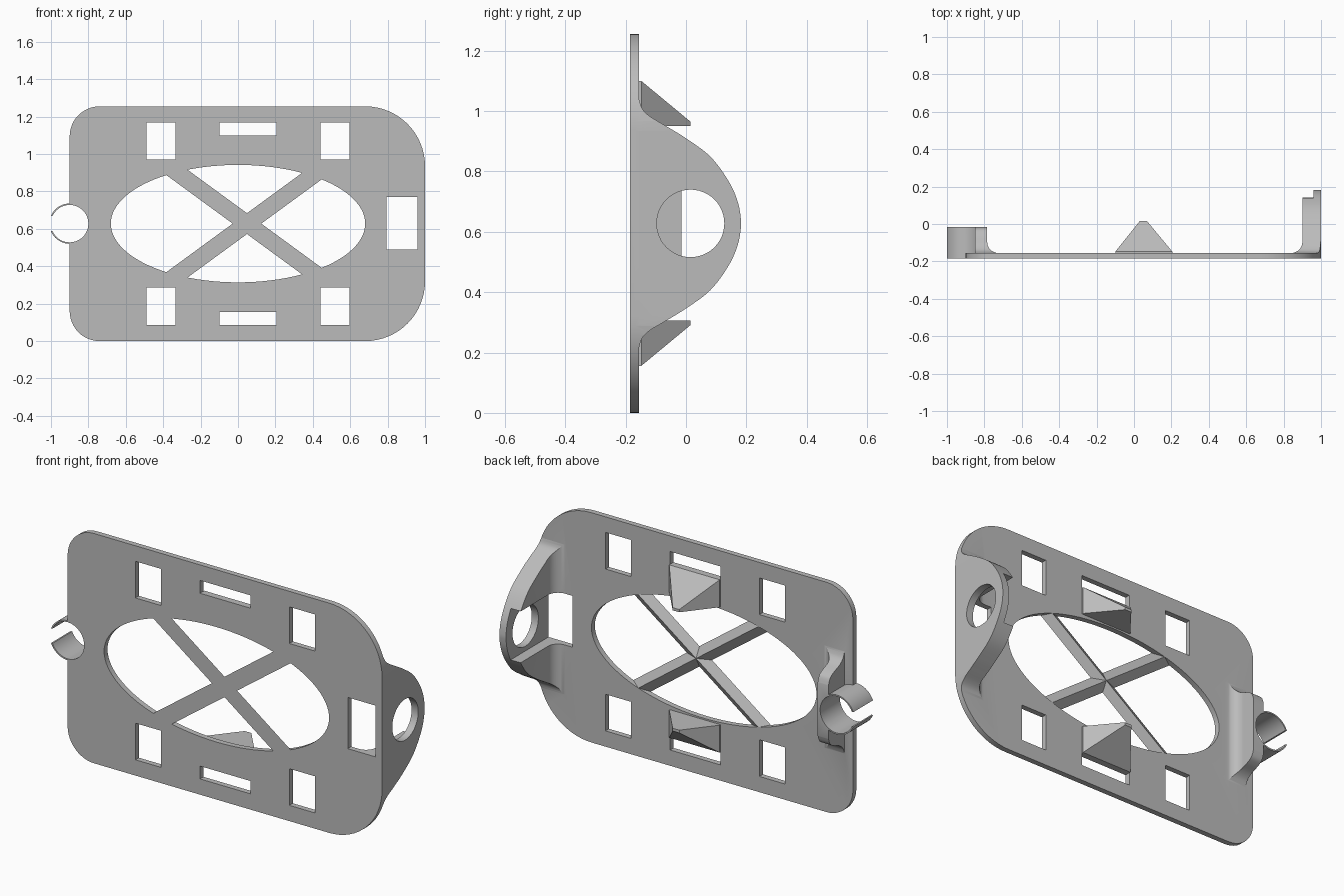
import bpy, bmesh, math
from mathutils import Vector

cube = bpy.data.objects.get("Cube")
if cube:
    bpy.data.objects.remove(cube)

grey = bpy.data.materials.new("plain grey")
grey.use_nodes = True
grey.diffuse_color = (0.5, 0.5, 0.5, 1)
grey.node_tree.nodes["Principled BSDF"].inputs["Base Color"].default_value = (0.5, 0.5, 0.5, 1)

FRONT, BACK, MID = -0.185, -0.155, 0.628


def finish(name, bm):
    bmesh.ops.recalc_face_normals(bm, faces=bm.faces)
    mesh = bpy.data.meshes.new(name)
    bm.to_mesh(mesh)
    bm.free()
    mesh.materials.append(grey)
    ob = bpy.data.objects.new(name, mesh)
    bpy.context.collection.objects.link(ob)
    return ob


def prism(name, outline, axis, lo, hi):
    """Extrude a 2D outline along one axis."""
    place = {"x": lambda a, b, t: (t, a, b),
             "y": lambda a, b, t: (a, t, b),
             "z": lambda a, b, t: (a, b, t)}[axis]
    bm = bmesh.new()
    face = bm.faces.new([bm.verts.new(place(a, b, lo)) for a, b in outline])
    new = bmesh.ops.extrude_face_region(bm, geom=[face])["geom"]
    step = Vector(place(0, 0, hi - lo))
    bmesh.ops.translate(bm, vec=step, verts=[v for v in new if isinstance(v, bmesh.types.BMVert)])
    return finish(name, bm)


def hull(name, points):
    bm = bmesh.new()
    for p in points:
        bm.verts.new(p)
    bmesh.ops.convex_hull(bm, input=bm.verts)
    return finish(name, bm)


def rect(x0, x1, z0, z1):
    return [(x0, z0), (x1, z0), (x1, z1), (x0, z1)]


def arc(cx, cz, rx, rz, start, end, n):
    angles = [math.radians(start + (end - start) * i / n) for i in range(n + 1)]
    return [(cx + rx * math.cos(a), cz + rz * math.sin(a)) for a in angles]


def ellipse(cx, cz, rx, rz, n=72):
    return arc(cx, cz, rx, rz, 0, 360, n)[:-1]


def combine(ob, other, operation):
    mod = ob.modifiers.new("combine", "BOOLEAN")
    mod.object, mod.operation, mod.solver = other, operation, "EXACT"
    bpy.context.view_layer.objects.active = ob
    bpy.ops.object.modifier_apply(modifier=mod.name)
    bpy.data.objects.remove(other)


def bell(points, steps=6):
    """Smooth half profile of (y, offset) points, mirrored about mid height."""
    pts = [Vector(p) for p in points]
    pts = [pts[0]] + pts + [Vector((pts[-1].x, -pts[-2].y)) if pts[-1].y == 0 else pts[-1]]
    half = []
    for p0, p1, p2, p3 in zip(pts, pts[1:], pts[2:], pts[3:]):
        for i in range(steps):
            t = i / steps
            half.append(0.5 * (2 * p1 + (p2 - p0) * t + (2 * p0 - 5 * p1 + 4 * p2 - p3) * t * t
                               + (3 * p1 - p0 - 3 * p2 + p3) * t ** 3))
    half.append(pts[-2])
    base = Vector((BACK - 0.015, half[0].y))
    half.insert(0, base)
    lower = [(p.x, MID - p.y) for p in reversed(half) if p.y > 1e-5]
    return [(p.x, MID + p.y) for p in half] + lower


# Plate with small corners on one end and large ones on the other
outline = (arc(0.68, 0.32, 0.32, 0.32, -90, 0, 16) + arc(0.68, 0.935, 0.32, 0.32, 0, 90, 16)
           + arc(-0.74, 1.095, 0.16, 0.16, 90, 180, 12) + arc(-0.74, 0.16, 0.16, 0.16, 180, 270, 12))
plate = prism("plate", outline, "y", FRONT, BACK)

# Side flap: bell profile, filleted into the plate
flap = prism("side_flap", bell([(-0.155, 0.41), (-0.145, 0.38), (-0.12, 0.355), (-0.07, 0.325),
                                (0, 0.282), (0.08, 0.222), (0.14, 0.142), (0.172, 0.07), (0.183, 0)]),
             "x", 0.8, 1.1)
section = arc(0.84, -0.095, 0.06, 0.06, -90, 0, 10) + [(0.9, 0.2), (1.0, 0.2), (1.0, -0.175), (0.84, -0.175)]
combine(flap, prism("section", section, "z", 0.1, 1.2), "INTERSECT")
combine(flap, prism("corner_trim", outline, "y", -0.3, 0.3), "INTERSECT")
combine(plate, flap, "UNION")

# Clip support block with the same kind of fillet
block = prism("clip_block", bell([(-0.155, 0.28), (-0.14, 0.245), (-0.11, 0.22), (-0.06, 0.2),
                                  (-0.03, 0.18), (-0.015, 0.145)]), "x", -0.88, -0.68)
section = arc(-0.725, -0.095, 0.06, 0.06, 270, 180, 10) + [(-0.785, 0.1), (-0.85, 0.1), (-0.85, -0.175), (-0.725, -0.175)]
combine(block, prism("section", section, "z", 0.1, 1.2), "INTERSECT")
combine(plate, block, "UNION")

# Open clip ring
combine(plate, prism("clip_ring", ellipse(-0.9, MID, 0.108, 0.108, 48), "y", FRONT, -0.015), "UNION")
combine(plate, prism("clip_bore", ellipse(-0.9, MID, 0.1, 0.1, 48), "y", -0.3, 0.3), "DIFFERENCE")
combine(plate, prism("clip_mouth", rect(-1.1, -0.94, MID - 0.04, MID + 0.04), "y", -0.3, 0.3), "DIFFERENCE")

# Openings through the plate, mirrored top and bottom
combine(plate, prism("oval_opening", ellipse(0, MID, 0.68, 0.314, 96), "y", -0.3, -0.1), "DIFFERENCE")
for side in (-1, 1):
    for x0, x1, near, far in ((-0.49, -0.335, 0.342, 0.542), (0.44, 0.595, 0.342, 0.542), (-0.1, 0.205, 0.472, 0.542)):
        z0, z1 = sorted((MID + side * near, MID + side * far))
        combine(plate, prism("window", rect(x0, x1, z0, z1), "y", -0.3, -0.1), "DIFFERENCE")
combine(plate, prism("flap_pocket", rect(0.793, 0.96, 0.49, 0.77), "y", -0.3, 0.3), "DIFFERENCE")
combine(plate, prism("flap_hole", ellipse(0.015, MID, 0.112, 0.112, 48), "x", 0.85, 1.1), "DIFFERENCE")

# Crossed struts with a ridge on the back
struts = None
for side in (-1, 1):
    along = Vector((0.807, 0, side * 0.59))
    across = Vector((-along.z, 0, along.x)) * 0.045
    centre = Vector((0.048, 0, MID))
    points = []
    for end in (-0.9, 0.9):
        c = centre + along * end
        points += [c + across + Vector((0, FRONT, 0)), c - across + Vector((0, FRONT, 0)), c + Vector((0, BACK, 0))]
    bar = hull("cross_struts", points)
    if struts:
        combine(struts, bar, "UNION")
    else:
        struts = bar
combine(struts, prism("strut_trim", ellipse(0, MID, 0.684, 0.318, 96), "y", -0.3, 0), "INTERSECT")

# Tapered hooks on the back
for name, side in (("upper_hook", 1), ("lower_hook", -1)):
    hull(name, [(x, y, MID + side * h) for x0, x1, y, top in
                ((-0.1, 0.205, -0.16, 0.472), (-0.1, 0.205, -0.148, 0.472), (0.03, 0.07, 0.015, 0.337))
                for x in (x0, x1) for h in (0.322, top)])

# Smooth curved walls, keep sharp edges
bpy.ops.object.select_all(action="DESELECT")
for ob in (plate, struts):
    ob.select_set(True)
bpy.context.view_layer.objects.active = plate
bpy.ops.object.shade_smooth_by_angle(angle=math.radians(25))
